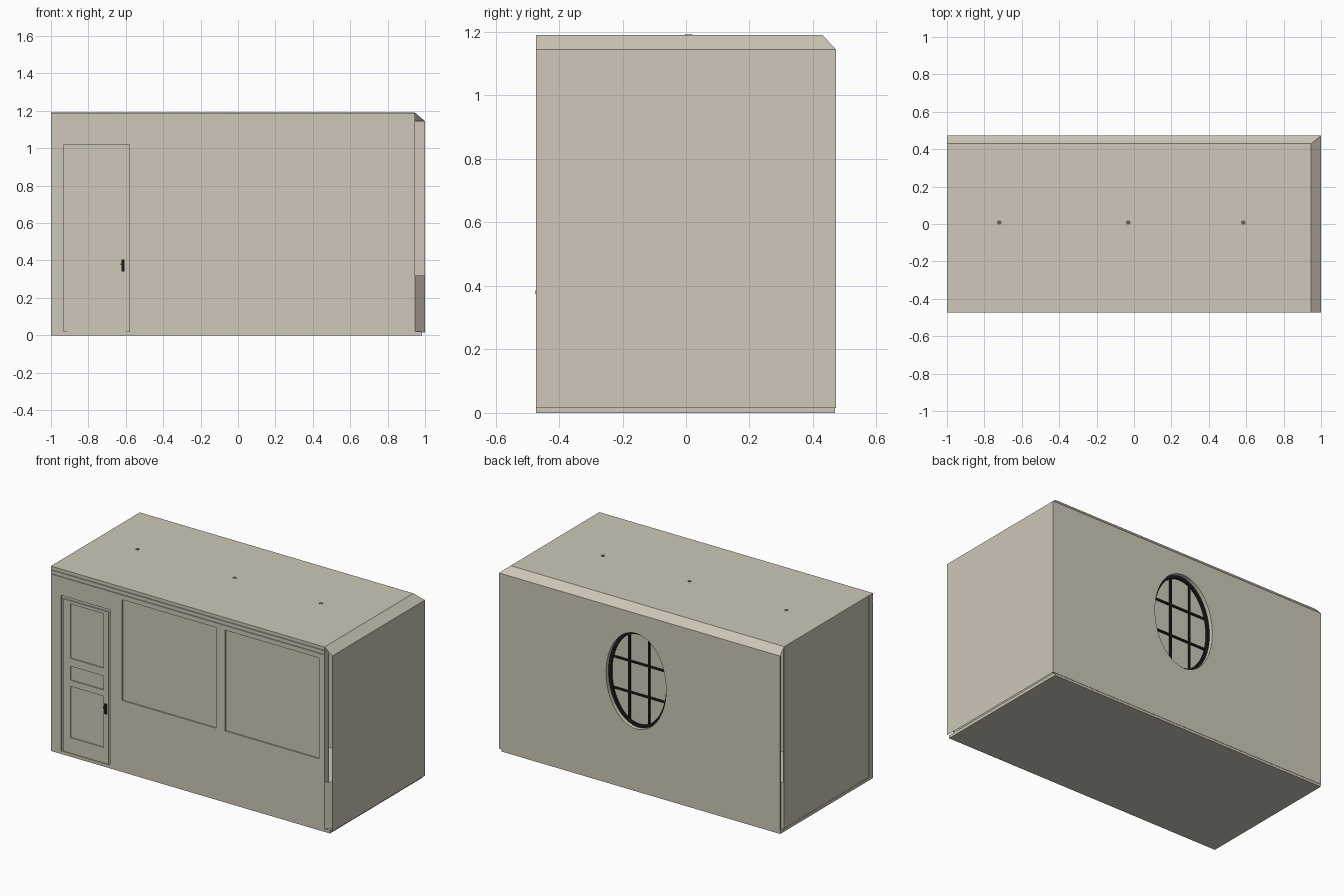
import bpy, bmesh, math

if "Cube" in bpy.data.objects:
    bpy.data.objects.remove(bpy.data.objects["Cube"])

def material(name, rgb):
    m = bpy.data.materials.new(name)
    m.diffuse_color = (*rgb, 1)
    m.use_nodes = True
    m.node_tree.nodes["Principled BSDF"].inputs["Base Color"].default_value = m.diffuse_color
    return m

PLASTER = material("warm plaster", (0.62, 0.58, 0.48))
BLACK = material("black metal", (0.012, 0.012, 0.012))
GREY = material("lamp grey", (0.12, 0.12, 0.11))

def finish(name, bm, mat):
    bmesh.ops.recalc_face_normals(bm, faces=bm.faces)
    me = bpy.data.meshes.new(name)
    bm.to_mesh(me)
    bm.free()
    me.materials.append(mat)
    ob = bpy.data.objects.new(name, me)
    bpy.context.collection.objects.link(ob)
    return ob

def add_box(bm, x0, x1, y0, y1, z0, z1):
    vs = bmesh.ops.create_cube(bm, size=1)["verts"]
    for v in vs:
        v.co = ((x0 + x1) / 2 + v.co.x * (x1 - x0),
                (y0 + y1) / 2 + v.co.y * (y1 - y0),
                (z0 + z1) / 2 + v.co.z * (z1 - z0))

def boxes(name, mat, *items):
    bm = bmesh.new()
    for b in items:
        add_box(bm, *b)
    return finish(name, bm, mat)

def sheet(name, mat, *quads):
    bm = bmesh.new()
    for q in quads:
        bm.faces.new([bm.verts.new(p) for p in q])
    return finish(name, bm, mat)

WX, WZ, RX, RZ = 0.025, 0.71, 0.214, 0.307   # oval window centre and radii

def ellipse_ring(name, mat, grow_out, grow_in, y0, y1, n=64):
    """Flat oval ring of rectangular section; grow_in None gives a disc."""
    bm = bmesh.new()
    def loop(g, y):
        return [bm.verts.new((WX + (RX + g) * math.cos(2 * math.pi * i / n), y,
                              WZ + (RZ + g) * math.sin(2 * math.pi * i / n)))
                for i in range(n)]
    a, b = loop(grow_out, y0), loop(grow_out, y1)
    loops = [a, b]
    if grow_in is None:
        bm.faces.new(a)
        bm.faces.new(b)
        pairs = [(a, b)]
    else:
        c, d = loop(grow_in, y1), loop(grow_in, y0)
        pairs = [(a, b), (b, c), (c, d), (d, a)]
    for p, q in pairs:
        for i in range(n):
            j = (i + 1) % n
            bm.faces.new((p[i], p[j], q[j], q[i]))
    return finish(name, bm, mat)

def cut(target, cutter):
    m = target.modifiers.new("cut", 'BOOLEAN')
    m.operation = 'DIFFERENCE'
    m.solver = 'EXACT'
    m.object = cutter
    cutter.hide_render = True
    cutter.hide_set(True)

X, Y, CX, CY, TOP, COVE = 1.0, 0.472, 0.947, 0.43, 1.19, 1.145

# floor slab
boxes("floor", PLASTER, (-X, 0.985, -Y, Y - 0.002, 0, 0.02))

# ceiling and the sloped coves over the back and right walls
sheet("ceiling", PLASTER, [(-X, -Y, TOP), (CX, -Y, TOP), (CX, CY, TOP), (-X, CY, TOP)])
sheet("cove_back", PLASTER, [(-X, CY, TOP), (CX, CY, TOP), (X, Y, COVE), (-X, Y, COVE)])
sheet("cove_right", PLASTER, [(CX, -Y, TOP), (CX, CY, TOP), (X, Y, COVE), (X, -Y, COVE)])

# right and left walls
sheet("right_wall", PLASTER, [(X, -Y, 0.015), (X, Y, 0.015), (X, Y, COVE), (X, -Y, COVE)])
boxes("left_wall", PLASTER, (-0.998, -0.99, -CY, CY, 0.02, TOP - 0.002))

# front wall with door, window panels and crown grooves cut in
front = boxes("front_wall", PLASTER, (-X, CX, -Y, -CY, 0.02, TOP - 0.001))
F = -Y - 0.02
def recess(x0, x1, z0, z1, d):
    return (x0, x1, F, -Y + d, z0, z1)
cut(front, boxes("front_cutter", PLASTER,
    recess(-0.495, 0.175, 0.46, 1.108, 0.008),
    recess(0.238, 0.908, 0.46, 1.108, 0.008),
    recess(-0.93, -0.58, 0.0, 1.02, 0.012),
    recess(-1.1, 1.1, 1.164, 1.168, 0.006),
    recess(-1.1, 1.1, 1.138, 1.142, 0.006)))

# door leaf with three recessed panels, inside a slim casing gap
door = boxes("door", PLASTER, (-0.915, -0.595, -Y + 0.004, -Y + 0.03, 0.021, 1.0))
cut(door, boxes("door_cutter", PLASTER,
    recess(-0.865, -0.63, 0.63, 0.98, 0.011),
    recess(-0.865, -0.63, 0.49, 0.58, 0.011),
    recess(-0.865, -0.63, 0.12, 0.45, 0.011)))

# door handle: plate and lever
boxes("door_handle", BLACK,
      (-0.624, -0.606, -Y, -Y + 0.008, 0.34, 0.405),
      (-0.628, -0.612, -Y - 0.002, -Y, 0.375, 0.385))

# back wall with the oval opening
back = boxes("back_wall", PLASTER, (-X, X, Y - 0.01, Y, 0.015, COVE))
cut(back, ellipse_ring("oval_cutter", PLASTER, 0, None, Y - 0.05, Y + 0.05))

# oval window: reveal, black frame, pane and glazing bars
ellipse_ring("window_reveal", PLASTER, 0.006, 0, Y - 0.045, Y - 0.001)
ellipse_ring("window_frame", BLACK, 0.001, -0.018, Y - 0.045, Y - 0.025)
ellipse_ring("window_pane", PLASTER, -0.005, None, Y - 0.042, Y - 0.038)
bars = []
for s in (-1, 1):
    dx, dz, w = s * 0.07, s * 0.1, 0.006
    h = (RZ - 0.01) * math.sqrt(1 - (dx / RX) ** 2)
    l = (RX - 0.01) * math.sqrt(1 - (dz / RZ) ** 2)
    bars.append((WX + dx - w, WX + dx + w, Y - 0.04, Y - 0.029, WZ - h, WZ + h))
    bars.append((WX - l, WX + l, Y - 0.04, Y - 0.0295, WZ + dz - w, WZ + dz + w))
boxes("glazing_bars", BLACK, *bars)

# angled skirting ends closing the low part of the corner gaps
sheet("skirting_ends", PLASTER,
      [(CX, -Y, 0.02), (X, -0.42, 0.02), (X, -0.42, 0.32), (CX, -Y, 0.32)],
      [(-X, CY, 0.02), (-0.96, Y - 0.01, 0.02), (-0.96, Y - 0.01, 0.32), (-X, CY, 0.32)])

# ceiling lamp caps
bm = bmesh.new()
for x in (-0.72, -0.03, 0.585):
    vs = bmesh.ops.create_cone(bm, cap_ends=True, segments=16, radius1=0.012,
                               radius2=0.012, depth=0.004)["verts"]
    bmesh.ops.translate(bm, verts=vs, vec=(x, 0.008, TOP))
finish("ceiling_lamps", bm, GREY)
